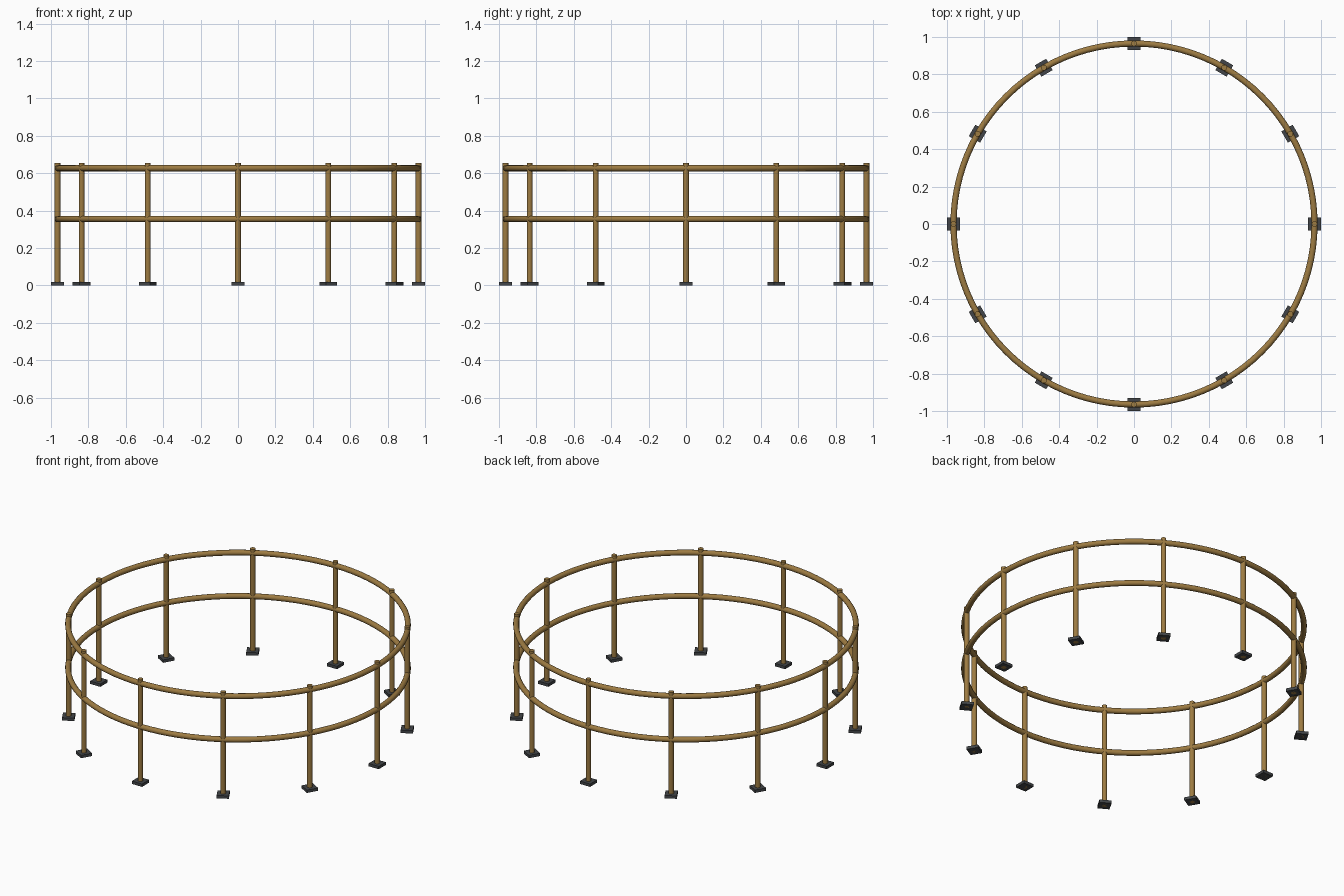
import bpy
import math

cube = bpy.data.objects.get("Cube")
if cube:
    bpy.data.objects.remove(cube, do_unlink=True)

RADIUS = 0.965
POSTS = 12
POST_TOP = 0.655
PLATE = 0.07
PLATE_H = 0.018


def material(name, rgb):
    mat = bpy.data.materials.new(name)
    mat.use_nodes = True
    color = (*rgb, 1)
    mat.diffuse_color = color
    mat.node_tree.nodes["Principled BSDF"].inputs["Base Color"].default_value = color
    return mat


brass = material("aged_brass", (0.34, 0.2, 0.055))
iron = material("dark_iron", (0.055, 0.06, 0.065))


def finish(name, mat, smooth=True):
    obj = bpy.context.object
    obj.name = name
    obj.data.materials.append(mat)
    if smooth:
        bpy.ops.object.shade_smooth_by_angle(angle=math.radians(40))
    return obj


# Two round rails
for name, z in (("top_rail", 0.627), ("middle_rail", 0.355)):
    bpy.ops.mesh.primitive_torus_add(
        location=(0, 0, z), major_radius=RADIUS, minor_radius=0.0165,
        major_segments=96, minor_segments=12)
    finish(name, brass)

# Posts standing on square base plates that face the centre
for i in range(POSTS):
    angle = math.tau * i / POSTS
    x, y = RADIUS * math.cos(angle), RADIUS * math.sin(angle)

    bpy.ops.mesh.primitive_cylinder_add(
        vertices=12, radius=0.0155, depth=POST_TOP,
        location=(x, y, POST_TOP / 2), rotation=(0, 0, angle))
    finish(f"post_{i + 1}", brass)

    bpy.ops.mesh.primitive_cube_add(
        size=1, location=(x, y, PLATE_H / 2), rotation=(0, 0, angle))
    bpy.context.object.scale = (PLATE, PLATE, PLATE_H)
    finish(f"base_plate_{i + 1}", iron, smooth=False)
